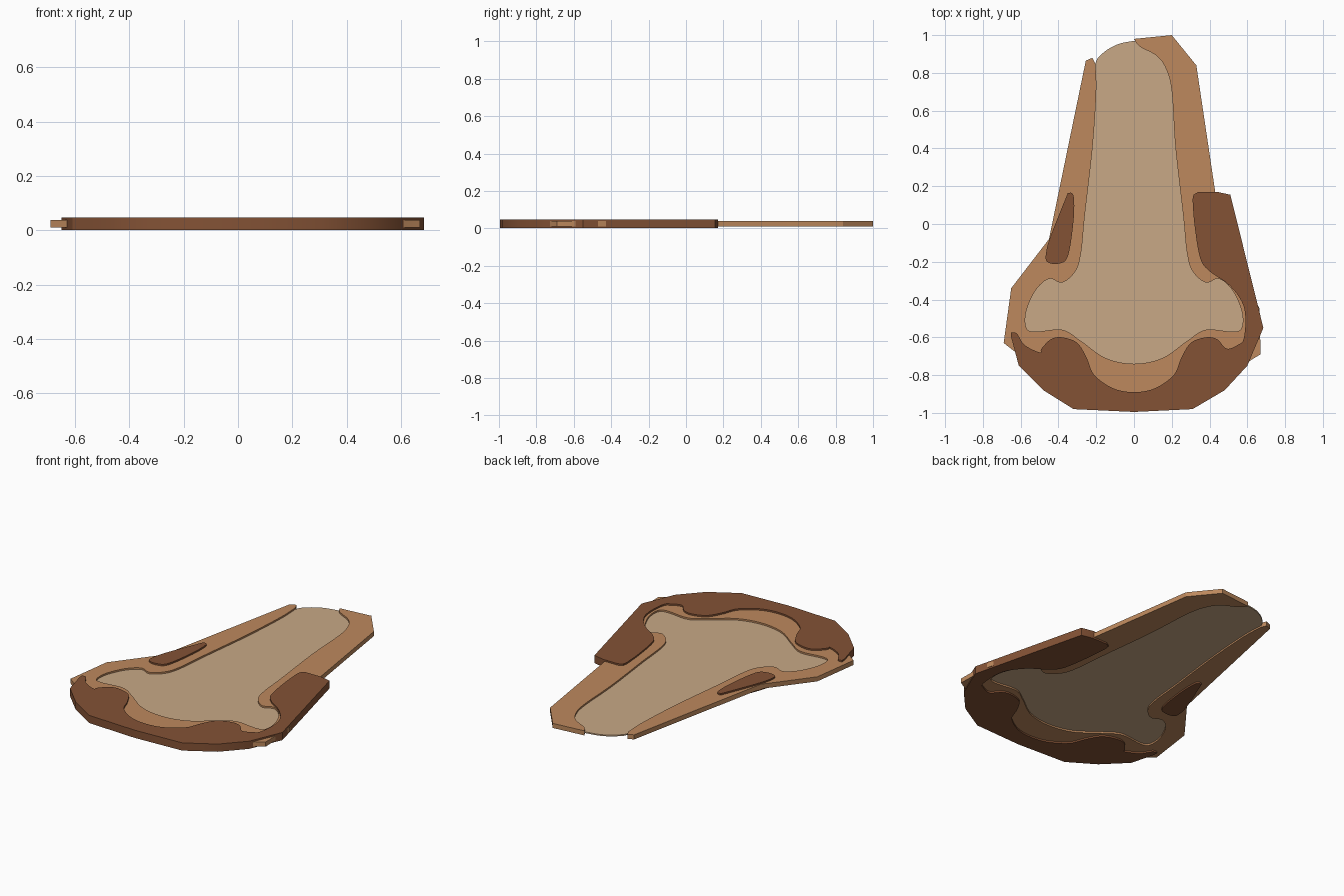
import bpy
import bmesh
import math
from mathutils import Vector

cube = bpy.data.objects.get("Cube")
if cube:
    bpy.data.objects.remove(cube, do_unlink=True)

MID_Z = 0.0245


def make_material(name, colour):
    material = bpy.data.materials.new(name)
    material.use_nodes = True
    rgba = (*colour, 1)
    material.diffuse_color = rgba
    material.node_tree.nodes["Principled BSDF"].inputs["Base Color"].default_value = rgba
    return material


def mirror(points):
    """Reflect across the centre line, reversing the walking direction."""
    return [(-x, y) for x, y in reversed(points)]


def smooth_path(points, steps=6):
    """Catmull-Rom path through every given point."""
    pts = [Vector(p) for p in points]
    pts = [pts[0]] + pts + [pts[-1]]
    path = []
    for a, b, c, d in zip(pts, pts[1:], pts[2:], pts[3:]):
        for step in range(steps):
            t = step / steps
            path.append((2 * b + (c - a) * t
                         + (2 * a - 5 * b + 4 * c - d) * t ** 2
                         + (3 * b - a - 3 * c + d) * t ** 3) / 2)
    return path + [pts[-1]]


def make_plate(name, outline, thickness, material):
    """Extrude an outline, given in hundredths, evenly about the middle plane."""
    mesh = bpy.data.meshes.new(name)
    bm = bmesh.new()
    base = MID_Z - thickness / 2
    verts = [bm.verts.new((p[0] / 100, p[1] / 100, base)) for p in outline]
    face = bm.faces.new(verts)
    result = bmesh.ops.extrude_face_region(bm, geom=[face], use_keep_orig=True)
    top = [v for v in result["geom"] if isinstance(v, bmesh.types.BMVert)]
    bmesh.ops.translate(bm, verts=top, vec=(0, 0, thickness))
    bmesh.ops.recalc_face_normals(bm, faces=bm.faces)
    caps = [f for f in bm.faces if len(f.verts) > 4]
    bmesh.ops.triangulate(bm, faces=caps)
    bm.to_mesh(mesh)
    bm.free()
    mesh.materials.append(material)
    obj = bpy.data.objects.new(name, mesh)
    bpy.context.collection.objects.link(obj)
    bpy.ops.object.select_all(action="DESELECT")
    obj.select_set(True)
    bpy.context.view_layer.objects.active = obj
    bpy.ops.object.shade_smooth_by_angle(angle=math.radians(30))
    return obj


tan = make_material("pale tan", (0.58, 0.395, 0.24))
brown = make_material("warm brown", (0.51, 0.25, 0.11))
dark = make_material("dark brown", (0.23, 0.085, 0.036))

# Thin centre sheet, tucked under the frame along its sides
sheet_half = [(0, 97), (9, 95), (17, 90), (21, 83), (24, 60), (29, 0),
              (32, -20), (46, -27), (55, -36), (60, -48), (59, -57),
              (45, -60), (30, -66), (15, -75), (0, -78)]
sheet = smooth_path(sheet_half + mirror(sheet_half)[1:-1] + [(0, 97)])[:-1]
make_plate("centre_sheet", sheet, 0.008, tan)

# Frame: straight outer edge, curved inner edge, open at the tip
waist = [(20, 70), (22, 40), (26, 5), (28, -15), (31, -25), (38, -31),
         (45, -29), (52, -35), (57, -46), (57, -55), (52, -57), (38, -56),
         (28, -62), (15, -71), (0, -74)]
right_tip = [(0, 98), (3, 94), (12, 89), (17, 82)]
inner_edge = smooth_path(right_tip + waist + mirror(waist)[1:] + [(-20.5, 85)])
frame_outer = [(-22, 88), (-25.5, 86.5), (-45, -8), (-65, -34), (-69, -63),
               (-60, -70), (-30, -95), (30, -95), (62, -72), (67, -69),
               (66.5, -45), (50, -10), (43, 17), (33, 84), (20, 100)]
make_plate("frame", inner_edge + frame_outer, 0.028, brown)

# Heavy guard around the wide end, scalloped on its inner side
scallop = [(49, -66), (44, -61), (38, -60), (30, -63), (25, -71), (21, -80),
           (11, -87), (0, -89)]
right_arm = [(31, 13), (32, 0), (35, -18), (40, -25), (50, -32), (57, -41),
             (59, -50), (58, -61), (55, -64)]
left_end = [(-50, -68), (-58, -64), (-62, -58), (-65, -57.5)]
guard_inner = smooth_path(right_arm + scallop + mirror(scallop)[1:] + left_end)
guard_outer = [(-65, -60), (-61, -75), (-48, -88), (-32, -98), (0, -99.5),
               (31, -98), (48, -88), (60, -75), (68.5, -55), (51, 15.5),
               (44, 17), (34, 17), (31.5, 15.5)]
make_plate("end_guard", guard_inner + guard_outer, 0.047, dark)

# Small grip pad on the opposite side
pad = [(-35, 16.5), (-32, 15), (-32, 2), (-35, -17), (-40, -21), (-46, -20),
       (-46.5, -15), (-44, -6), (-35, 16.5)]
make_plate("side_pad", smooth_path(pad)[:-1], 0.047, dark)
